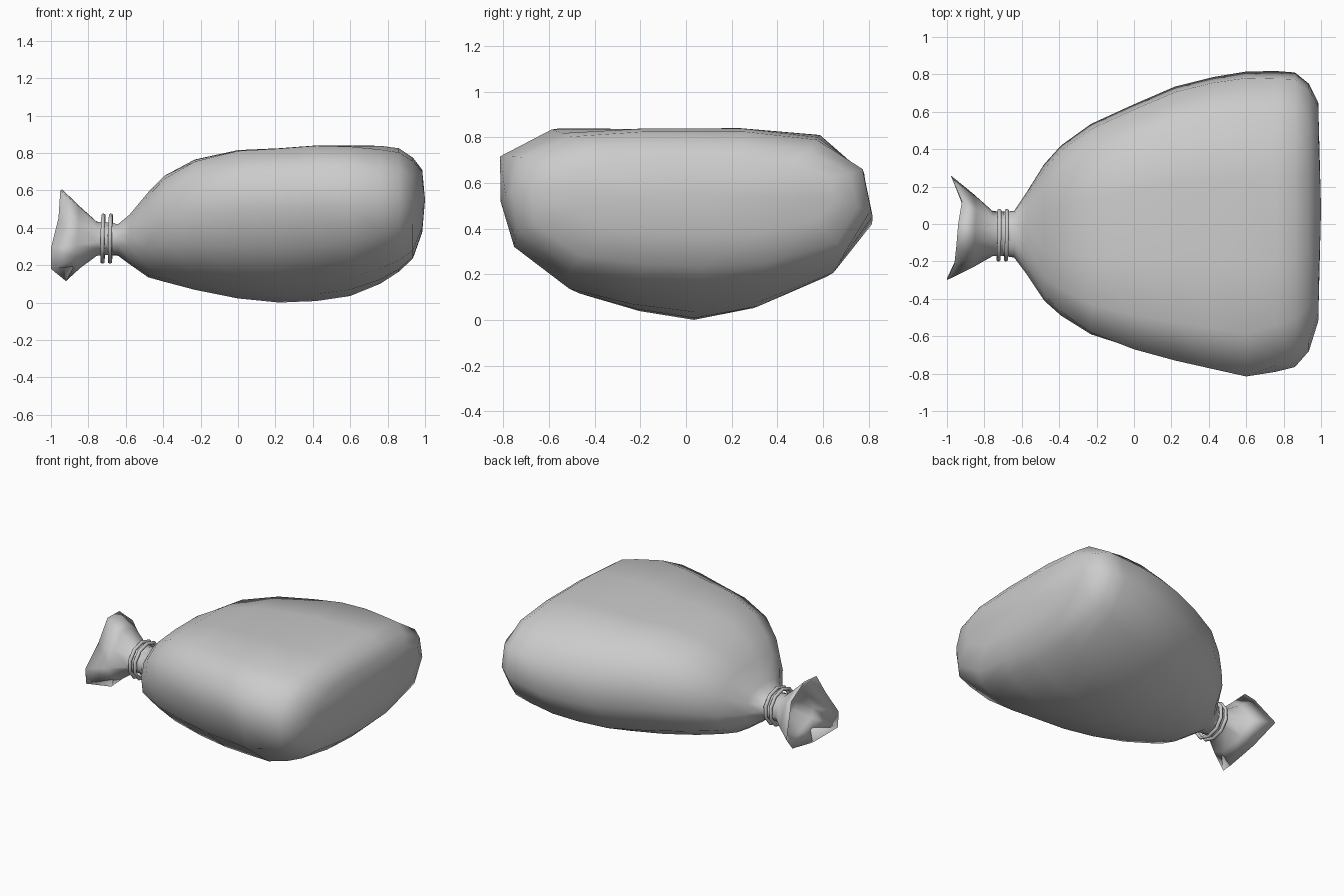
import bpy, bmesh, math
from mathutils import Vector

if "Cube" in bpy.data.objects:
    bpy.data.objects.remove(bpy.data.objects["Cube"])


def loft(name, rings, cap_end=None):
    """Skin closed rings of equal count, closing the end with a centre point."""
    bm = bmesh.new()
    vs = [[bm.verts.new(p) for p in r] for r in rings]
    n = len(rings[0])
    for a, b in zip(vs, vs[1:]):
        for i in range(n):
            j = (i + 1) % n
            bm.faces.new((a[i], a[j], b[j], b[i]))
    if cap_end:
        c = bm.verts.new(cap_end)
        for i in range(n):
            bm.faces.new((vs[-1][i], vs[-1][(i + 1) % n], c))
    bmesh.ops.recalc_face_normals(bm, faces=bm.faces)
    me = bpy.data.meshes.new(name)
    bm.to_mesh(me)
    bm.free()
    me.shade_smooth()
    ob = bpy.data.objects.new(name, me)
    bpy.context.collection.objects.link(ob)
    return ob


# Slumped cross-section of the full sack, in unit y, z
SLUMP = [(.05, -1), (.4, -.87), (.78, -.56), (1, -.05), (.965, .5), (.74, .93),
         (.3, .99), (-.25, .98), (-.72, 1), (-1, .7), (-.965, .19),
         (-.88, -.29), (-.59, -.73), (-.27, -.9)]

# Sack stations: x, y min, y max, z min, z max, slump amount, squareness
STATIONS = [
    (-.70, -.17, .065, .255, .425, 0, 2), (-.64, -.18, .07, .25, .42, 0, 2),
    (-.58, -.26, .16, .205, .47, .15, 2), (-.48, -.41, .32, .135, .59, .35, 2.2),
    (-.39, -.49, .42, .11, .68, .5, 2.3), (-.23, -.59, .535, .068, .765, .7, 2.3),
    (0, -.67, .64, .022, .815, .85, 2.3), (.22, -.73, .735, .0, .825, .9, 2.3),
    (.42, -.775, .785, .008, .84, .9, 2.4), (.6, -.815, .815, .035, .84, .8, 2.5),
    (.76, -.79, .818, .1, .838, .5, 2.5), (.86, -.765, .81, .165, .825, .3, 2.8),
    (.935, -.68, .75, .235, .775, .2, 3), (.985, -.52, .65, .375, .71, .2, 3)]


def section(x, y0, y1, z0, z1, t, e):
    """Superellipse mixed with the slumped outline, fitted to the limits."""
    pts = []
    for u, v in SLUMP:
        k = (abs(u) ** e + abs(v) ** e) ** (-1 / e)
        pts.append(Vector((u * k, v * k)).lerp(Vector((u, v)), t))

    def fit(vals, lo, hi):
        a, b = min(vals), max(vals)
        return [lo + (q - a) / (b - a) * (hi - lo) for q in vals]
    return [(x, y, z) for y, z in zip(fit([p.x for p in pts], y0, y1),
                                      fit([p.y for p in pts], z0, z1))]


loft("sack_body", [section(*s) for s in STATIONS], cap_end=(1, .08, .55))

# Flared mouth: uneven rim funnelled down to the tied neck, with an inside
RIM = [(-.94, .0, .605), (-.92, .12, .50), (-.98, .26, .29), (-.92, .11, .16),
       (-.92, -.12, .115), (-1, -.29, .18), (-1, -.3, .29),
       (-.96, -.21, .45), (-.95, -.12, .60)]
CENTRE = Vector((-.70, -.052, .34))


def funnel(x, f, hy, hz):
    """Ring that mixes the neck ellipse with the rim by f."""
    ring = []
    for p in RIM:
        d = Vector(p) - CENTRE
        a = math.atan2(d.z, d.y)
        neck = Vector((x, CENTRE.y + hy * math.cos(a), CENTRE.z + hz * math.sin(a)))
        ring.append(neck.lerp(Vector((x + (p[0] + .95) * f, p[1], p[2])), f))
    return ring


outer = [funnel(-.66, 0, .12, .087), funnel(-.755, 0, .122, .094),
         funnel(-.85, .48, .12, .095)]
inner = [funnel(-.85, .4, .11, .085), funnel(-.77, 0, .09, .06)]
loft("sack_mouth", outer + [RIM] + inner, cap_end=(-.75, -.052, .34))

# Two turns of cord around the neck
for i, x in enumerate((-.722, -.682)):
    bpy.ops.mesh.primitive_torus_add(
        major_segments=10, minor_segments=6, major_radius=.123, minor_radius=.012,
        location=(x, -.06, .342), rotation=(0, math.pi / 2 + .02, -.02))
    cord = bpy.context.object
    cord.name = f"neck_cord_{i + 1}"
    cord.scale.y = 1.1
    bpy.ops.object.shade_smooth()
